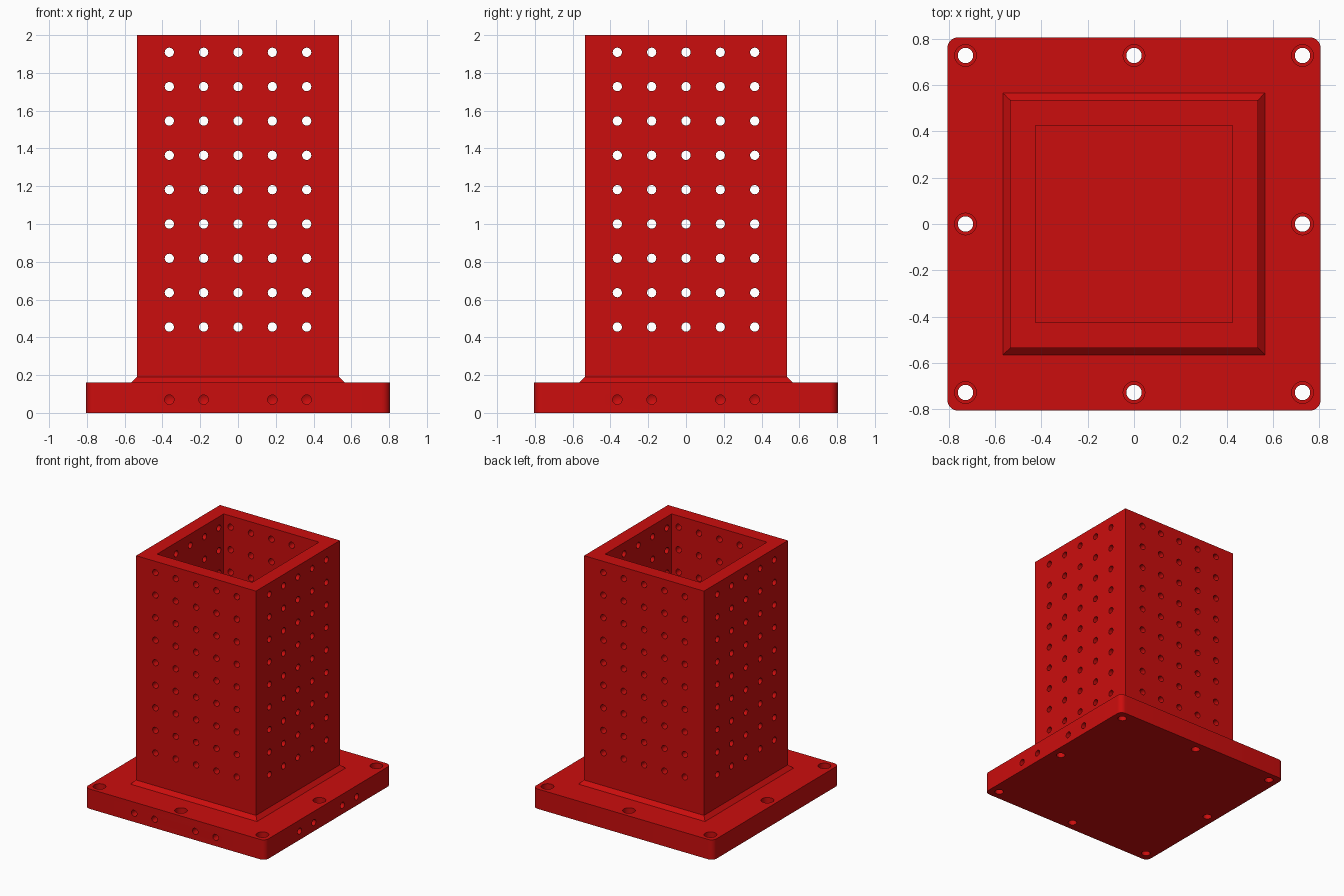
import bpy, bmesh, math
from mathutils import Matrix, Vector

cube = bpy.data.objects.get("Cube")
if cube:
    bpy.data.objects.remove(cube, do_unlink=True)

PLATE_HALF, PLATE_TOP = 0.805, 0.16
HOLE_PITCH = 2 / 11

red = bpy.data.materials.new("bright red")
red.use_nodes = True
red.diffuse_color = (0.6, 0.004, 0.004, 1)
red.node_tree.nodes["Principled BSDF"].inputs["Base Color"].default_value = red.diffuse_color


def make_object(name, bm):
    bmesh.ops.recalc_face_normals(bm, faces=bm.faces)
    mesh = bpy.data.meshes.new(name)
    bm.to_mesh(mesh)
    bm.free()
    mesh.materials.append(red)
    obj = bpy.data.objects.new(name, mesh)
    bpy.context.collection.objects.link(obj)
    return obj


def add_drill(bm, start, direction, length, radius, tip=0.0):
    """Add a round cutter running from start, with an optional drill point."""
    direction = Vector(direction)
    turn = direction.to_track_quat('Z', 'Y').to_matrix().to_4x4()
    place = Matrix.Translation(Vector(start) + direction * length / 2) @ turn
    made = bmesh.ops.create_cone(bm, cap_ends=True, segments=24, radius1=radius,
                                 radius2=radius, depth=length, matrix=place)
    if tip:
        end = Vector(start) + direction * length
        cap = max({f for v in made["verts"] for f in v.link_faces},
                  key=lambda f: f.calc_center_median().dot(direction))
        poked = bmesh.ops.poke(bm, faces=[cap])
        poked["verts"][0].co = end + direction * tip


def cut(obj, bm):
    cutter = make_object("drill_cutter", bm)
    cutter.hide_render = True
    mod = obj.modifiers.new("holes", 'BOOLEAN')
    mod.operation, mod.solver, mod.object = 'DIFFERENCE', 'EXACT', cutter
    bpy.context.view_layer.objects.active = obj
    bpy.ops.object.modifier_apply(modifier=mod.name)
    bpy.data.objects.remove(cutter, do_unlink=True)


def finish(obj):
    bpy.ops.object.select_all(action='DESELECT')
    obj.select_set(True)
    bpy.context.view_layer.objects.active = obj
    bpy.ops.object.shade_smooth_by_angle(angle=math.radians(30))


# Base plate with rounded vertical corners
bm = bmesh.new()
bmesh.ops.create_cube(bm, size=1, matrix=Matrix.Translation((0, 0, PLATE_TOP / 2))
                      @ Matrix.Diagonal((2 * PLATE_HALF, 2 * PLATE_HALF, PLATE_TOP, 1)))
uprights = [e for e in bm.edges if abs(e.verts[0].co.z - e.verts[1].co.z) > 0.1]
bmesh.ops.bevel(bm, geom=uprights, offset=0.045, segments=8, profile=0.5, affect='EDGES')
plate = make_object("base_plate", bm)

# Counterbored mounting holes around the plate
spots = [(x, y) for x in (-0.727, 0, 0.727) for y in (-0.727, 0, 0.727) if x or y]
for radius, bottom in ((0.033, -0.05), (0.047, 0.095)):
    bm = bmesh.new()
    for x, y in spots:
        add_drill(bm, (x, y, bottom), (0, 0, 1), 0.3, radius)
    cut(plate, bm)

# Blind drilled holes in the front and +x edges of the plate
bm = bmesh.new()
for k in (-2, -1, 1, 2):
    s = k * HOLE_PITCH
    add_drill(bm, (s, -PLATE_HALF - 0.02, 0.07), (0, 1, 0), 0.12, 0.025, 0.014)
    add_drill(bm, (PLATE_HALF + 0.02, s, 0.07), (-1, 0, 0), 0.12, 0.025, 0.014)
cut(plate, bm)
finish(plate)

# Square hollow column with a chamfered foot
bm = bmesh.new()
rings = []
for half, z in ((0.565, PLATE_TOP), (0.535, 0.19), (0.535, 2), (0.425, 2), (0.425, PLATE_TOP)):
    rings.append([bm.verts.new((sx * half, sy * half, z))
                  for sx, sy in ((-1, -1), (1, -1), (1, 1), (-1, 1))])
for a, b in zip(rings, rings[1:] + rings[:1]):
    for i in range(4):
        j = (i + 1) % 4
        bm.faces.new((a[i], a[j], b[j], b[i]))
column = make_object("hollow_column", bm)

# Grid of through holes across each pair of opposite walls
for along_x in (False, True):
    bm = bmesh.new()
    for row in range(9):
        z = 2 - HOLE_PITCH * (row + 0.5)
        for k in range(-2, 3):
            s = k * HOLE_PITCH
            start, axis = ((-0.7, s, z), (1, 0, 0)) if along_x else ((s, -0.7, z), (0, 1, 0))
            add_drill(bm, start, axis, 1.4, 0.0245)
    cut(column, bm)
finish(column)
